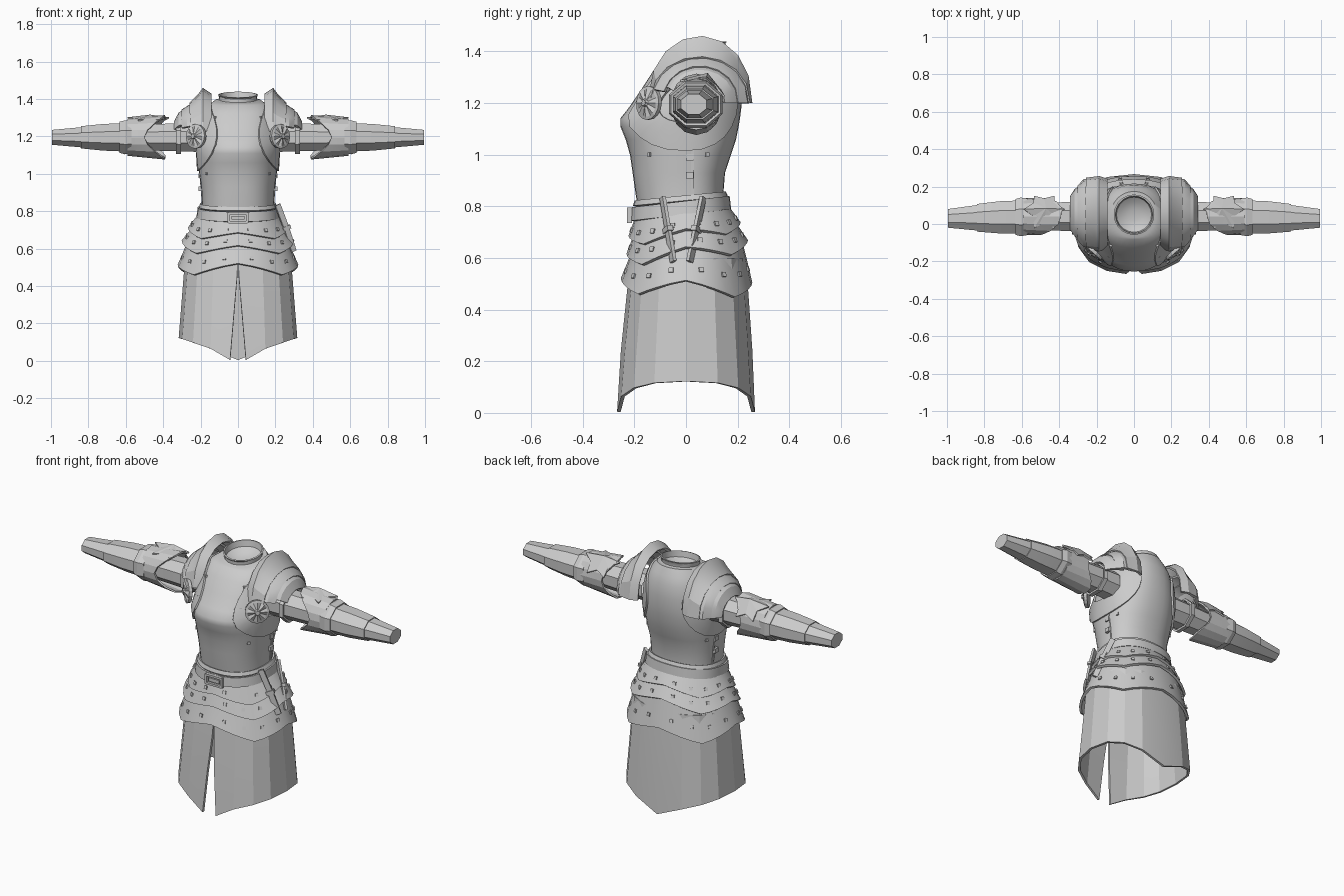
import bpy, bmesh
from math import sin, cos, pi, radians, copysign, asin
from mathutils import Vector, Matrix

cube = bpy.data.objects.get("Cube")
if cube:
    bpy.data.objects.remove(cube, do_unlink=True)

steel = bpy.data.materials.new("grey steel")
steel.use_nodes = True
GREY = (0.6, 0.6, 0.6, 1)
steel.diffuse_color = GREY
steel.node_tree.nodes["Principled BSDF"].inputs["Base Color"].default_value = GREY


def finish(name, bm, thick=0, angle=30):
    """Turn a bmesh into an object, with optional plate thickness."""
    bmesh.ops.recalc_face_normals(bm, faces=bm.faces)
    mesh = bpy.data.meshes.new(name)
    bm.to_mesh(mesh)
    bm.free()
    mesh.materials.append(steel)
    obj = bpy.data.objects.new(name, mesh)
    bpy.context.collection.objects.link(obj)
    bpy.ops.object.select_all(action='DESELECT')
    obj.select_set(True)
    bpy.context.view_layer.objects.active = obj
    if thick:
        mod = obj.modifiers.new("thickness", 'SOLIDIFY')
        mod.thickness = thick
        mod.offset = 0
        bpy.ops.object.modifier_apply(modifier=mod.name)
    if angle:
        bpy.ops.object.shade_smooth_by_angle(angle=radians(angle))


def sheet(name, rows, closed=True, thick=0, angle=30, caps=()):
    """Bridge rows of points; caps lists the rows to close with a face."""
    bm = bmesh.new()
    grid = [[bm.verts.new(p) for p in row] for row in rows]
    n = len(rows[0])
    for a, b in zip(grid, grid[1:]):
        for i in range(n if closed else n - 1):
            j = (i + 1) % n
            bm.faces.new((a[i], a[j], b[j], b[i]))
    for c in caps:
        bm.faces.new(grid[c])
    finish(name, bm, thick, angle)


def oval(t, hw, front, back, n=2.3):
    """Point of a rounded body section; front and back depths differ."""
    c, s = cos(t), sin(t)
    y = (back if s > 0 else -front) * copysign(abs(s) ** (2 / n), s)
    return hw * copysign(abs(c) ** (2 / n), c), y


def turn(n):
    return [2 * pi * i / n - pi / 2 for i in range(n)]


def add_box(bm, at, size, direction):
    rot = Vector(direction).to_track_quat('Z', 'Y').to_matrix().to_4x4()
    bmesh.ops.create_cube(bm, size=1, matrix=Matrix.Translation(at) @ rot @ Matrix.Diagonal((*size, 1)))


# Cuirass: height, half width, front, back
TORSO = [(.75, .185, -.175, .14), (.84, .187, -.19, .14), (.93, .193, -.203, .147),
         (1.0, .203, -.213, .17), (1.06, .207, -.23, .19), (1.11, .21, -.25, .2),
         (1.14, .21, -.25, .205), (1.18, .207, -.218, .21), (1.25, .197, -.17, .212),
         (1.32, .18, -.125, .205), (1.365, .155, -.08, .19)]


def torso_at(t, z, off=0):
    z = min(max(z, TORSO[0][0]), TORSO[-1][0])
    for a, b in zip(TORSO, TORSO[1:]):
        if z <= b[0]:
            f = (z - a[0]) / (b[0] - a[0])
            hw, fr, bk = [p + (q - p) * f for p, q in zip(a[1:], b[1:])]
            break
    return Vector((*oval(t, hw + off, fr - off, bk + off), z))


def neck_ring(r, z, n):
    """Circle around the neck, higher at the back."""
    return [(r * cos(t), .05 + r * sin(t), z + .15 * r * sin(t)) for t in turn(n)]


body = [[torso_at(t, s[0]) for t in turn(36)] for s in TORSO]
sheet("cuirass", body + [neck_ring(.122, 1.388, 36), neck_ring(.1, 1.39, 36)], thick=.008, angle=40)

# Neck collar and its lining
collar = [(.108, 1.37), (.112, 1.392), (.102, 1.396), (.103, 1.415), (.108, 1.422), (.1, 1.424), (.094, 1.39)]
sheet("neck_collar", [neck_ring(r, z, 20) for r, z in collar])
sheet("neck_lining", [neck_ring(r, z, 20) for r, z in ((.1, 1.39), (.07, 1.37), (.03, 1.36))], caps=[-1])

# Hip lames and belt: top and bottom sections, scallop depth, tilt at top and bottom
BANDS = {
    "waist_lame": ((.785, .203, -.188, .155), (.69, .262, -.216, .206), .02, .12, .12),
    "hip_lame": ((.73, .22, -.188, .175), (.615, .296, -.224, .234), .025, .12, .11),
    "lower_lame": ((.655, .255, -.2, .208), (.482, .316, -.246, .25), .03, .11, -.03),
    "belt_ridge": ((.84, .195, -.192, .148), (.82, .203, -.199, .156), 0, .1, .1),
    "belt": ((.82, .209, -.204, .162), (.768, .215, -.209, .168), 0, .12, .12),
}


def band_at(spec, t, f):
    top, low, scallop, tilt_top, tilt_low = spec
    z, hw, fr, bk = [p + (q - p) * f for p, q in zip(top, low)]
    x, y = oval(t, hw, fr, bk)
    wave = asin(cos(4 * t) * .999) * 2 / pi
    return Vector((x, y, z + (tilt_top + (tilt_low - tilt_top) * f) * y + scallop * f * wave))


rivets = bmesh.new()
for name, spec in BANDS.items():
    sheet(name, [[band_at(spec, t, f) for t in turn(32)] for f in (0, .5, 1)], thick=.014)
    if "lame" in name:
        for k in range(16):
            p = band_at(spec, (k + .5) * pi / 8, .66)
            add_box(rivets, p, (.018, .018, .026), (p.x, p.y * 1.4, .1))

# Breastplate and back rivets, side seams with latches
for side in (-1, 1):
    for t, z in ((-52, 1.3), (-52, 1.2), (-38, 1.0), (52, 1.28), (42, 1.12), (25, 1.0)):
        a = radians(t if side > 0 else 180 - t)
        p = torso_at(a, z)
        add_box(rivets, p, (.015, .015, .02), (p.x, p.y, 0))
    for z in (.92, .99):
        add_box(rivets, (side * .2, .015, z), (.03, .025, .022), (side, 0, 0))
    add_box(rivets, (side * .196, .025, .93), (.012, .01, .18), (side * .08, 0, 1))
finish("rivets_and_latches", rivets, angle=0)

# Belt buckle: a four-bar frame and a tongue
buckle = bmesh.new()
for s in (-1, 1):
    add_box(buckle, (s * .049, -.219, .765), (.012, .018, .058), (0, 0, 1))
    add_box(buckle, (0, -.219, .765 + s * .024), (.1, .018, .012), (0, 0, 1))
add_box(buckle, (0, -.217, .765), (.07, .012, .02), (0, 0, 1))
finish("belt_buckle", buckle, angle=0)

# Hanging straps on the left hip
straps = bmesh.new()
for y0, y1 in ((-.09, -.05), (.065, .015)):
    path = [Vector((.213, y0, .83)), Vector((.258, (y0 + y1) / 2, .71)), Vector((.296, y1, .59))]
    for a, b in zip(path, path[1:]):
        add_box(straps, (a + b) / 2, (.014, .03, (b - a).length + .01), b - a)
    add_box(straps, path[1], (.024, .045, .02), path[2] - path[0])
finish("hip_straps", straps, angle=0)

# Skirt: faceted, with a front slit and a hem that dips at front and back
skirt = []
for f in (0, .25, .6, 1):
    row = []
    for i in range(17):
        t = -pi / 2 + 2 * pi * i / 16
        hem = .118 * abs(cos(t)) ** .7 + .004
        z = .6 + (hem - .6) * f
        g = min(1, (.6 - z) / .5)
        x, y = oval(t, .272 + .04 * g, -.208 - .052 * g, .225 + .035 * g, 2.5)
        if i in (0, 16):
            x = copysign(.042 * max(.002, (.5 - z) / .5), 8 - i)
        row.append((x, y, z))
    skirt.append(row)
sheet("skirt", skirt, closed=False, thick=.014, angle=15)

ARM_Y, ARM_Z = .04, 1.195


def tube(name, side, stations, n=8, caps=(), thick=0):
    """Faceted sleeve along x: x, depth radius, height radius."""
    rows = [[(side * x, ARM_Y - .02 * max(0, x - .5) + ry * cos(t), ARM_Z + rz * sin(t))
             for t in [pi / n + 2 * pi * i / n for i in range(n)]] for x, ry, rz in stations]
    sheet(name, rows, caps=caps, thick=thick, angle=20)


# Shoulder lames: x, depth radius, height radius along each plate, front start angle
PAULDRON = [
    ("flared", [(.145, .18, .222), (.187, .195, .253), (.207, .192, .222), (.255, .186, .175)], 5),
    ("middle", [(.215, .188, .188), (.268, .178, .158), (.298, .142, .138)], 16),
    ("outer", [(.258, .165, .153), (.312, .128, .124), (.335, .092, .08)], 24),
]

for side, word in ((1, "left"), (-1, "right")):
    # Side plate around the armhole, lying just over the cuirass
    rows = []
    for r in (.4, .7, 1):
        row = []
        for i in range(24):
            p = 2 * pi * i / 24
            q = torso_at(radians(62) * r * cos(p), 1.2 + .185 * r * sin(p), .01)
            row.append((side * q.x, q.y, q.z))
        rows.append(row)
    sheet(word + "_armhole_plate", rows, thick=.01)

    for name, stations, start in PAULDRON:
        rows = []
        for x, ry, rz in stations:
            arc = [radians(180 - start + (start - 180) * i / 8) for i in range(9)]
            rows.append([(side * x, .055 + ry * cos(a), 1.2 + rz * abs(sin(a)) ** .9) for a in arc])
        sheet(f"{word}_{name}_shoulder_lame", rows, closed=False, thick=.014, angle=25)

    # Fluted rondel in front of the armpit
    rot = Vector((.66 * side, -.75, .05)).to_track_quat('Z', 'Y').to_matrix()
    rows = []
    for r, h in ((.064, -.012), (.066, .006), (.054, .012), (.016, .02), (.012, .03)):
        ring = []
        for i in range(16):
            a = 2 * pi * i / 16
            flute = .006 if i % 2 and r < .06 else 0
            v = Vector((r * cos(a), r * sin(a), h - flute))
            ring.append(Vector((.225 * side, -.145, 1.2)) + rot @ v)
        rows.append(ring)
    sheet(word + "_rondel", rows, caps=(0, -1), angle=10)

    # Arm sleeves, forearm plate and elbow cuff
    tube(word + "_upper_arm", side, [(.2, .085, .085), (.33, .085, .08), (.45, .08, .077), (.6, .077, .072)])
    tube(word + "_arm_ring", side, [(.305, .1, .092), (.33, .098, .09)], thick=.012)
    tube(word + "_forearm", side, [(.6, .088, .075), (.7, .086, .07), (.82, .076, .06), (.995, .054, .043)],
         caps=(0, -1))
    tube(word + "_forearm_plate", side, [(.63, .092, .078), (.72, .09, .074), (.84, .077, .061)], thick=.006)
    tube(word + "_elbow_cuff", side, [(.57, .1, .088), (.605, .106, .092), (.632, .098, .084)], thick=.012)

    # Elbow guard with points above and below reaching toward the shoulder
    rows = []
    for f in (0, .5, 1):
        row = []
        for i in range(16):
            a = 2 * pi * i / 16
            point = abs(sin(a)) ** 2
            reach = .5 - .11 * point - .05 * max(0, cos(a))
            r = .094 + .02 * point * (1 - f)
            row.append((side * (reach + (.59 - reach) * f), ARM_Y + r * cos(a), ARM_Z + r * sin(a)))
        rows.append(row)
    sheet(word + "_elbow_guard", rows, thick=.01, angle=15)

    # Ridged star wrapped over the top of the elbow
    bm = bmesh.new()
    lean = radians(20)
    rim = []
    for i in range(12):
        a = 2 * pi * i / 12
        r = .065 if i % 2 else .11
        wrap = lean + r * sin(a) / .1
        rim.append(bm.verts.new((side * (.48 + r * cos(a)), ARM_Y + .112 * sin(wrap),
                                 ARM_Z + (.098 if i % 2 else .11) * cos(wrap))))
    apex = bm.verts.new((side * .47, ARM_Y + .125 * sin(lean), ARM_Z + .125 * cos(lean)))
    for i in range(12):
        bm.faces.new((rim[i], rim[(i + 1) % 12], apex))
    finish(word + "_elbow_star", bm, thick=.008, angle=0)
